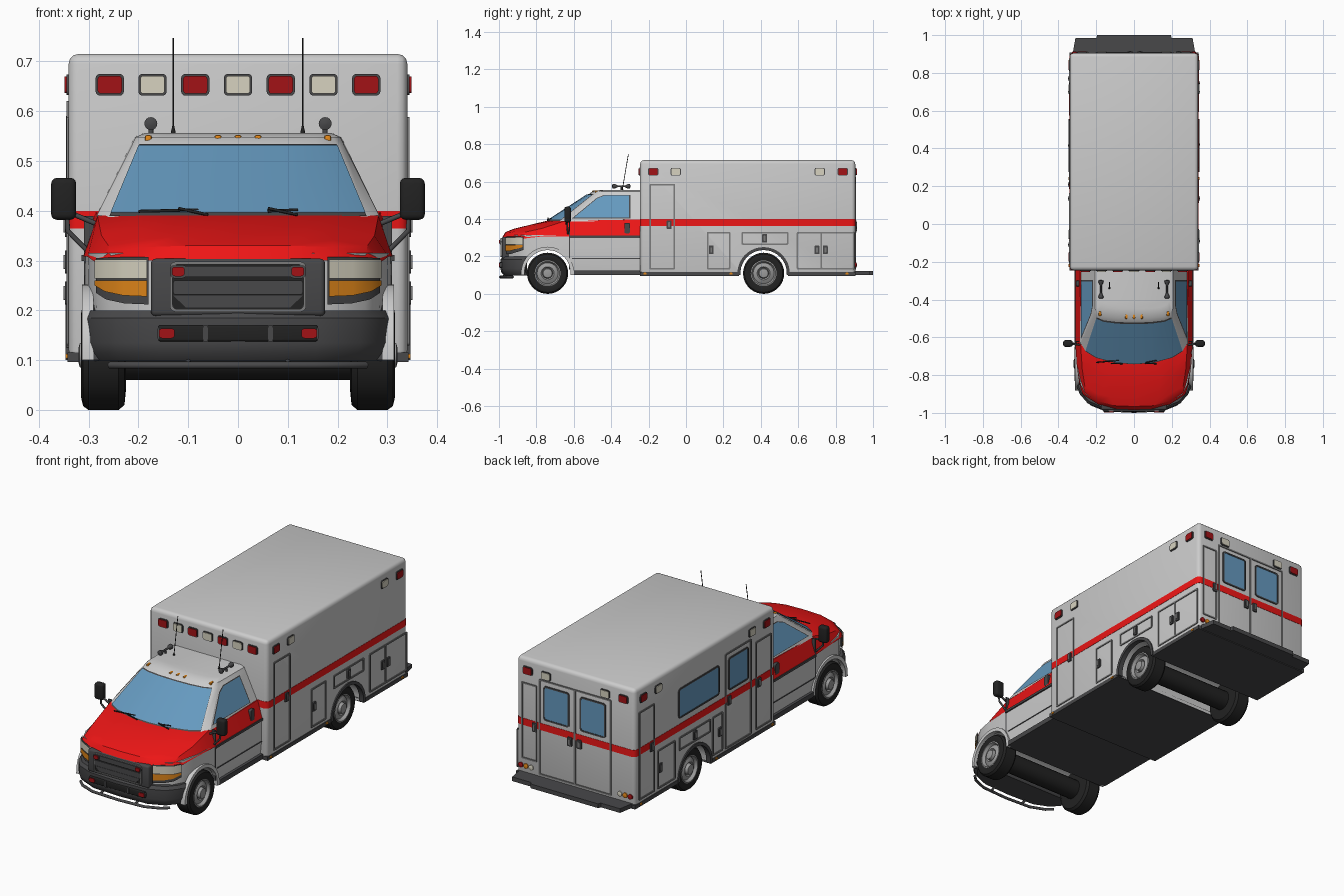
import bpy, bmesh
from math import sin, cos, pi, radians
from mathutils import Matrix, Vector

if "Cube" in bpy.data.objects:
    bpy.data.objects.remove(bpy.data.objects["Cube"])

def material(name, *rgb):
    m = bpy.data.materials.new(name)
    m.diffuse_color = (*rgb, 1)
    m.use_nodes = True
    m.node_tree.nodes["Principled BSDF"].inputs["Base Color"].default_value = m.diffuse_color
    return m

WHITE = material("white_paint", .68, .70, .69)
RED = material("red_paint", .85, .008, .008)
DARK = material("dark_trim", .065, .065, .068)
BLACK = material("black_rubber", .016, .016, .016)
LINE = material("seam_grey", .2, .2, .2)
GLASS = material("glass", .13, .32, .52)
LAMP_RED = material("red_lamp", .36, .006, .008)
LAMP_WHITE = material("clear_lamp", .68, .65, .53)
AMBER = material("amber_lamp", .75, .24, .01)
METAL = material("wheel_metal", .33, .33, .33)

def mesh(name, verts, faces, mat):
    me = bpy.data.meshes.new(name)
    me.from_pydata([tuple(v) for v in verts], [], faces)
    bm = bmesh.new(); bm.from_mesh(me)
    bmesh.ops.recalc_face_normals(bm, faces=bm.faces)
    bm.to_mesh(me); bm.free()
    ob = bpy.data.objects.new(name, me)
    bpy.context.collection.objects.link(ob)
    me.materials.append(mat)
    return ob

def loft(name, rows, mat, closed=False, caps=False):
    n, m = len(rows[0]), len(rows)
    faces = [(r*n+i, r*n+(i+1) % n, (r+1)*n+(i+1) % n, (r+1)*n+i)
             for r in range(m-1) for i in range(n if closed else n-1)]
    if caps:
        faces += [tuple(range(n)), tuple(range((m-1)*n, m*n))]
    return mesh(name, [p for r in rows for p in r], faces, mat)

def sym(half):  # half runs from the centre outwards
    return [(-p[0], *p[1:]) for p in reversed(half[1:])] + list(half)

def rrect(u, v, w, h, r=.008, seg=3):
    out = []
    for k, (sx, sy) in enumerate(((1, 1), (-1, 1), (-1, -1), (1, -1))):
        for i in range(seg+1):
            a = (k + i/seg)*pi/2
            out.append((u+sx*(w/2-r)+r*cos(a), v+sy*(h/2-r)+r*sin(a)))
    return out

def frame_matrix(u, v, n, o):
    return Matrix((u, v, n)).transposed().to_4x4() if o is None else \
        Matrix.Translation(o) @ Matrix((u, v, n)).transposed().to_4x4()

X, Y, Z = (1, 0, 0), (0, 1, 0), (0, 0, 1)
FACE = {"R": frame_matrix(Y, Z, X, (.34, 0, 0)), "L": frame_matrix(Y, Z, (-1, 0, 0), (-.34, 0, 0)),
        "B": frame_matrix(X, Z, Y, (0, .905, 0)), "F": frame_matrix(X, Z, (0, -1, 0), (0, -.245, 0)),
        "N": frame_matrix(X, Z, (0, -1, 0), (0, -.985, 0)), "T": frame_matrix(X, Y, Z, (0, 0, 0))}

def ring(pts, n, f):
    return [FACE[f] @ Vector((u, v, n)) for u, v in pts]

def prism(name, f, pts, n0, n1, mat):
    return loft(name, [ring(pts, n0, f), ring(pts, n1, f)], mat, True, True)

def outline(name, f, u0, u1, v0, v1, t=.008, d=.004, r=.006, mat=LINE):
    c = ((u0+u1)/2, (v0+v1)/2); w, h = u1-u0, v1-v0
    a, b = rrect(*c, w, h, r), rrect(*c, w-2*t, h-2*t, r*.6)
    return loft(name, [ring(a, -.001, f), ring(a, d, f), ring(b, d, f), ring(b, -.001, f)], mat, True)

def lamp(name, f, u, v, w, h, mat, d=.008):
    prism(name+"_rim", f, rrect(u, v, w, h, .009), -.002, d*.6, DARK)
    prism(name, f, rrect(u, v, w-.008, h-.008, .007), 0, d, mat)

def window(name, f, u0, u1, v0, v1):
    outline(name+"_seal", f, u0, u1, v0, v1, .008, .005, .015, DARK)
    prism(name, f, rrect((u0+u1)/2, (v0+v1)/2, u1-u0-.01, v1-v0-.01, .012), 0, .003, GLASS)

def handle(f, u, v):
    prism("door_handle", f, rrect(u, v, .026, .046, .004), 0, .007, DARK)
    prism("handle_grip", f, rrect(u, v, .01, .028, .003), 0, .01, LINE)

def block(name, lo, hi, mat, bev=0, seg=3):
    bm = bmesh.new()
    bmesh.ops.create_cube(bm, size=1)
    for v in bm.verts:
        v.co = [lo[i] + (v.co[i]+.5)*(hi[i]-lo[i]) for i in range(3)]
    if bev:
        bmesh.ops.bevel(bm, geom=bm.edges[:], offset=bev, segments=seg, affect='EDGES', profile=.5)
    me = bpy.data.meshes.new(name); bm.to_mesh(me); bm.free()
    ob = bpy.data.objects.new(name, me); bpy.context.collection.objects.link(ob)
    me.materials.append(mat)
    return ob

def lathe(name, prof, o, mat, n=32, axis="x"):  # prof: (distance along axis, radius)
    def pt(d, r, a):
        c, s = r*cos(a), r*sin(a)
        p = (d, c, s) if axis == "x" else (c, d, s) if axis == "y" else (c, s, d)
        return Vector(o) + Vector(p)
    return loft(name, [[pt(d, r, 2*pi*i/n) for i in range(n)] for d, r in prof], mat, True, True)

def tube(name, pts, r, mat, kind='POLY'):
    cu = bpy.data.curves.new(name, 'CURVE'); cu.dimensions = '3D'
    cu.bevel_depth, cu.bevel_resolution, cu.use_fill_caps = r, 2, True
    s = cu.splines.new('POLY'); s.points.add(len(pts)-1)
    for q, p in zip(s.points, pts):
        q.co = (*p, 1)
    ob = bpy.data.objects.new(name, cu); bpy.context.collection.objects.link(ob)
    cu.materials.append(mat)

def cut(ob, cutter):
    m = ob.modifiers.new("arch", 'BOOLEAN'); m.operation, m.object, m.solver = 'DIFFERENCE', cutter, 'EXACT'
    bpy.context.view_layer.objects.active = ob
    bpy.ops.object.modifier_apply(modifier=m.name)

# patient box, stripe, floor and rear step
box = block("box_body", (-.34, -.245, .1), (.34, .905, .715), WHITE, .02)
prism("box_stripe", "T", rrect(0, .33, .683, 1.153, .021), .364, .4, RED)
floor = block("box_floor", (-.342, -.245, .096), (.342, .907, .116), DARK)
cab_floor = block("cab_floor", (-.295, -.88, .1), (.295, -.24, .13), DARK)
prism("rear_step", "T", [(-.325, .9), (-.31, .985), (-.2, .985), (-.195, 1), (.195, 1), (.2, .985), (.31, .985), (.325, .9)],
      .1, .122, DARK)

# cab lower body
plan = [(0, -.965), (.15, -.957), (.185, -.945), (.255, -.902), (.283, -.85), (.3, -.76), (.306, -.62), (.306, -.24)]
cab = loft("cab_lower_body", [[(x*k, y, z) for x, y in sym(plan)] for k, z in ((.98, .115), (1, .18), (1.005, .24), (1, .315))],
           WHITE, True, True)

# wheel arches cut right across
for y, r, parts in ((-.74, .128, (cab, cab_floor)), (.415, .132, (box, floor))):
    c = lathe("arch_cutter", [(-.5, r), (.5, r)], (0, y, .11), DARK, 40)
    c.hide_render = True
    for p in parts:
        cut(p, c)
    bpy.data.objects.remove(c)

# red bonnet and door band
hood = [[(0, -.982, .303), (.1, -.978, .303), (.19, -.955, .3), (.262, -.908, .297), (.272, -.9, .288)],
        [(0, -.966, .33), (.1, -.962, .33), (.19, -.938, .327), (.258, -.893, .318), (.279, -.88, .292)],
        [(0, -.92, .348), (.13, -.915, .348), (.19, -.9, .341), (.26, -.86, .33), (.288, -.85, .298)],
        [(0, -.83, .37), (.14, -.825, .37), (.2, -.81, .364), (.274, -.77, .35), (.302, -.76, .308)],
        [(0, -.742, .391), (.1, -.735, .391), (.2, -.708, .391), (.282, -.645, .39), (.31, -.64, .308)],
        [(0, -.24, .398), (.1, -.24, .398), (.2, -.24, .398), (.286, -.24, .398), (.311, -.24, .308)]]
loft("bonnet", [sym(h) for h in hood], RED)

# cab upper body with roof
gb = [(0, -.742), (.1, -.735), (.2, -.708), (.258, -.672), (.285, -.635), (.285, -.24)]
gt = [(0, -.52), (.09, -.517), (.16, -.508), (.198, -.492), (.213, -.465), (.215, -.24)]
def shrink(k):
    return [(x*(1+k)/2, -.24+(y+.24)*k) for x, y in gt]
loft("cab_roof", [[(x, y, z) for x, y in sym(p)] for p, z in ((gb, .388), (gt, .532), (shrink(.93), .548), (shrink(.75), .556))],
     WHITE, True, True)
for nm, s0, s1, off, mat in (("windscreen_seal", 0, 1, .002, DARK), ("windscreen", .03, .97, .004, GLASS)):
    loft(nm, [sym([(a[0]+(b[0]-a[0])*s, a[1]+(b[1]-a[1])*s-off, .388+.144*s+off) for a, b in zip(gb[:4], gt[:4])])
              for s in (s0, s1)], mat)

# paired cab parts
side_glass = [(-.6, .407), (-.305, .407), (-.305, .526), (-.435, .526), (-.475, .51)]
for s, f in ((1, "R"), (-1, "L")):
    for nm, k, off, mat in (("side_window_seal", 1.06, .003, DARK), ("side_window", 1, .005, GLASS)):
        q = [(-.43+(y+.43)*k, .467+(z-.467)*k) for y, z in side_glass]
        mesh(nm, [(s*(.285-(z-.388)*.495+off), y, z) for y, z in q], [tuple(range(5))], mat)
    # headlights wrapping the corner
    hl = [(.177, -.957), (.225, -.931), (.262, -.905), (.282, -.865)]
    for nm, zs, o, mat in (("headlight_surround", ((.212, .307), (.214, .307), (.222, .306), (.235, .305)), .004, DARK),
                           ("headlight", ((.264, .302),)*4, .008, LAMP_WHITE),
                           ("turn_signal", ((.228, .26), (.23, .26), (.238, .26), (.25, .26)), .008, AMBER)):
        loft(nm, [[(s*(x+o*.7), y-o, z[i]) for (x, y), z in zip(hl, zs)] for i in (0, 1)], mat)
    # fender flares
    for nm, y, x0, x1, r0, r1, mat in (("front_flare", -.74, -.05, -.027, .124, .142, WHITE),
                                       ("rear_flare", .415, -.02, .006, .124, .14, DARK)):
        a = [radians(-4+188*i/20) for i in range(21)]
        prism(nm, f, [(y+r1*cos(t), .11+r1*sin(t)) for t in a] + [(y+r0*cos(t), .11+r0*sin(t)) for t in reversed(a)], x0, x1, mat)
    # door seams, sill and handle
    for nm, lo, hi in (("belt_trim", (-.625, .299), (-.245, .311)), ("door_crease", (-.61, .186), (-.245, .191)),
                       ("door_front_seam", (-.626, .13), (-.62, .39)), ("sill_step", (-.6, .1), (-.245, .125))):
        x0, x1 = (.25, .315) if nm == "sill_step" else (.29, .309)
        if nm == "belt_trim": x1 = .314
        block(nm, (min(s*x0, s*x1), lo[0], lo[1]), (max(s*x0, s*x1), hi[0], hi[1]), DARK)
    prism("cab_door_handle", f, rrect(-.315, .352, .03, .056, .006), -.06, -.034, DARK)
    # mirrors
    xa = sorted((s*.325, s*.375))
    block("mirror", (xa[0], -.65, .382), (xa[1], -.615, .466), BLACK, .011)
    tube("mirror_arm", [(s*.345, -.635, .44), (s*.342, -.635, .36), (s*.298, -.63, .315)], .005, DARK)
    tube("mirror_brace", [(s*.335, -.635, .395), (s*.28, -.64, .372)], .005, DARK)
    # roof aerials and horns
    lathe("aerial_base", [(.552, .006), (.57, .002)], (s*.13, -.34, 0), BLACK, 12, "z")
    tube("aerial", [(s*.13, -.34, .56), (s*.13, -.308, .747)], .0018, BLACK)
    lathe("roof_horn", [(-.395, .004), (-.392, .013), (-.38, .012), (-.365, .005), (-.325, .005), (-.312, .012), (-.3, .013), (-.297, .004)],
          (s*.175, 0, .575), DARK, 16, "y")
    tube("horn_stand", [(s*.175, -.345, .545), (s*.175, -.345, .575)], .005, DARK)
    # wheels
    for y in (-.74, .415):
        def w(name, prof, mat):
            lathe(name, [(s*d, r) for d, r in prof], (0, y, .11), mat, 36)
        w("tyre", [(.225, .07), (.228, .1), (.24, .11), (.3, .11), (.311, .102), (.315, .085), (.31, .068), (.29, .066)], BLACK)
        w("wheel_rim", [(.28, .069), (.312, .069), (.313, .064), (.298, .056), (.302, .05), (.308, .035), (.3, .028), (.318, .024), (.32, .015)], METAL)
    # small lower lamps
    for u in (.315, .285, .255):
        lathe("tail_lamp", [(.9, .013), (.911, .013), (.913, .008)], (s*u, 0, .155),
              {.315: LAMP_RED, .285: AMBER, .255: LAMP_WHITE}[u], 16, "y")
    lamp("grille_lamp", "N", s*.12, .278, .034, .027, LAMP_RED, .014)
    lamp("bumper_lamp", "N", s*.143, .154, .04, .028, LAMP_RED, .014)
    for y in (-.22, .24, .86):
        prism("side_marker", f, rrect(y, .108, .016, .01, .003), 0, .006, AMBER)
    for u, m in ((.275, LAMP_RED), (.17, LAMP_WHITE)):
        lamp("rear_lamp", "B", s*u, .653, .055, .042, m)
    for u, m in ((-.175, LAMP_RED), (-.055, LAMP_WHITE), (.715, LAMP_WHITE), (.838, LAMP_RED)):
        lamp("side_lamp", f, u, .653, .055, .042, m)
    # wipers
    tube("wiper", [(.08+s*.1-.06, -.742+.02*abs(s), .402), (s*.13-.07, -.733, .399)], .003, BLACK)
    tube("wiper_arm", [(s*.09+.03, -.74, .392), (s*.09-.03, -.738, .405)], .003, BLACK)

for y in (-.74, .415):
    lathe("axle", [(-.23, .05), (.23, .05)], (0, y, .11), BLACK, 20)

# bumper, grille and push bar
bp = [(0, -.992), (.16, -.985), (.245, -.95), (.288, -.9), (.302, -.862), (.24, -.85)]
loft("front_bumper", [[(x*k, y+d, z) for x, y in sym(bp)] for k, d, z in
                      ((.96, .02, .098), (.985, .005, .115), (1, 0, .135), (1, 0, .185), (.98, .012, .2))], DARK, True, True)
block("bumper_slot", (-.16, -.995, .138), (.16, -.98, .17), BLACK, .004)
for x in (-.065, .065):
    block("slot_post", (x-.005, -.998, .138), (x+.005, -.98, .17), DARK)
block("grille", (-.175, -.985, .188), (.175, -.93, .304), DARK, .01)
outline("grille_frame", "N", -.137, .137, .197, .298, .006, .006, .012, LINE)
prism("grille_opening", "N", rrect(0, .247, .262, .09, .01), 0, .001, BLACK)
for z, h in ((.278, .022), (.246, .028)):
    prism("grille_bar", "N", rrect(0, z, .26, h, .004), 0, .006, DARK)
prism("grille_lower_bar", "N", [(-.13, .23), (-.105, .206), (.105, .206), (.13, .23)], 0, .004, DARK)
tube("push_bar", sym([(0, -.993, .09), (.15, -.985, .09), (.225, -.955, .09), (.257, -.925, .09)]), .007, DARK)
for x in (-.1, .1):
    tube("push_bar_bracket", [(x, -.988, .09), (x, -.93, .11)], .006, DARK)

# cab roof markers and box front lamps
for x, y in ((-.18, -.475), (-.04, -.49), (0, -.49), (.04, -.49), (.18, -.475)):
    block("roof_marker", (x-.007, y-.012, .535), (x+.007, y+.012, .552), AMBER, .004, 2)
for i in range(7):
    lamp("front_lamp", "F", (i-3)*.0858, .653, .057, .044, LAMP_WHITE if i % 2 else LAMP_RED)

# box doors, lockers and windows
for f, u0, u1, v0, v1 in (("R", -.195, -.058, .13, .588), ("R", .112, .237, .13, .332), ("R", .297, .547, .262, .332),
                          ("R", .592, .727, .13, .332), ("R", .72, .9, .13, .332),
                          ("L", -.215, -.085, .13, .588), ("L", -.05, .165, .125, .62), ("L", .185, .27, .13, .332),
                          ("L", .285, .545, .262, .332), ("L", .575, .72, .13, .332), ("L", .745, .875, .13, .588),
                          ("B", .222, .312, .19, .588), ("B", -.205, .008, .13, .628), ("B", .002, .212, .13, .628)):
    outline("door_panel", f, u0, u1, v0, v1)
for f, u, v in (("R", -.09, .37), ("R", .135, .235), ("R", .42, .297), ("R", .7, .235), ("R", .745, .235),
                ("L", -.11, .37), ("L", .135, .37), ("L", .21, .235), ("L", .415, .297), ("L", .7, .235), ("L", .77, .37),
                ("B", .235, .37), ("B", -.022, .35), ("B", .032, .35)):
    handle(f, u, v)
for f, u0, u1, v0, v1 in (("L", .215, .55, .43, .585), ("L", -.025, .14, .42, .59), ("B", .035, .185, .42, .6), ("B", -.175, -.025, .42, .6)):
    window("box_window", f, u0, u1, v0, v1)

# smooth shading with sharp edges kept
bpy.ops.object.select_all(action='DESELECT')
for ob in bpy.context.scene.objects:
    if ob.type == 'MESH':
        ob.select_set(True)
        bpy.context.view_layer.objects.active = ob
bpy.ops.object.shade_smooth_by_angle(angle=radians(32))
